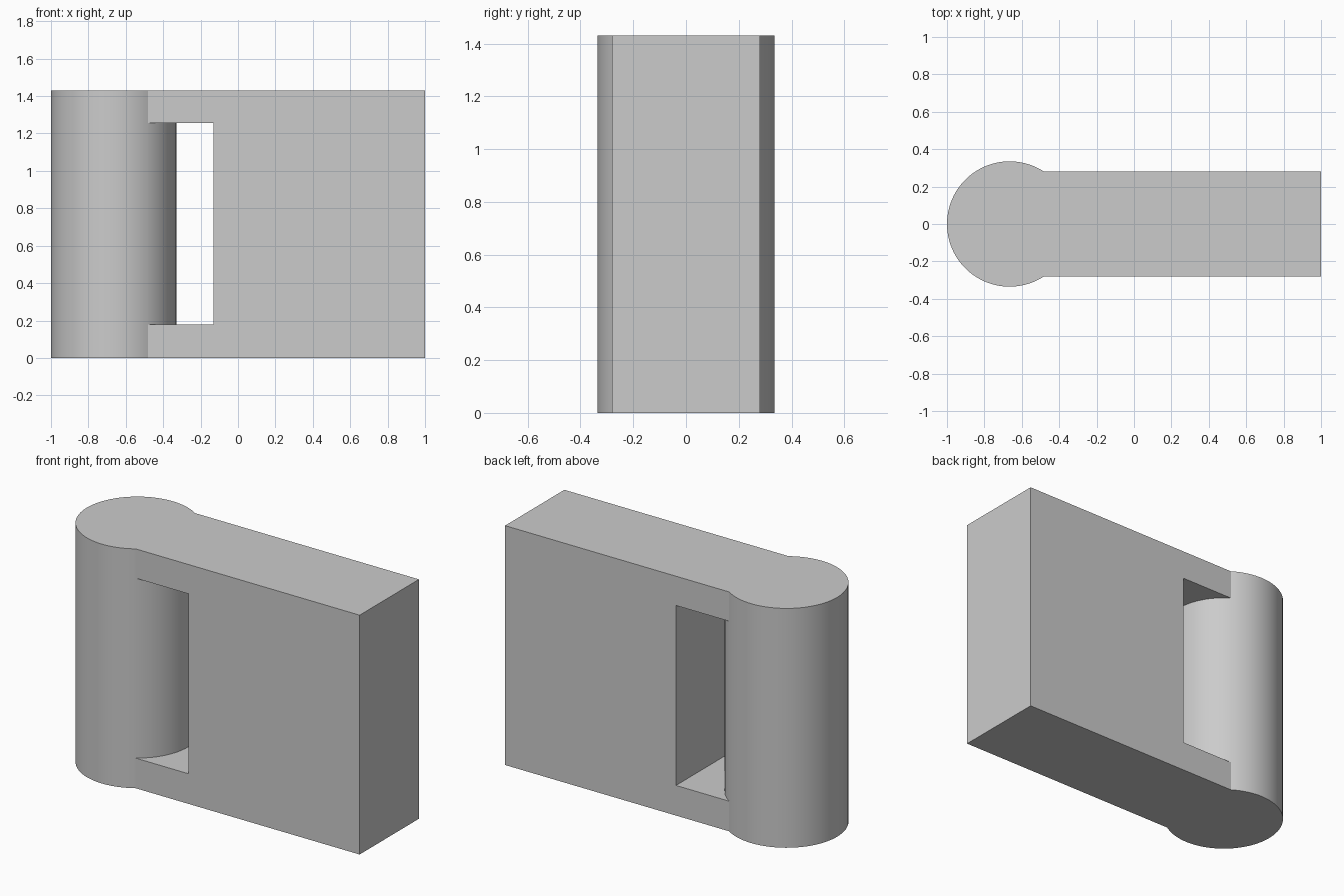
import bpy
from math import radians

HEIGHT = 1.43
RADIUS = 0.335
BARREL_X = -1 + RADIUS
HALF_DEPTH = 0.28

if "Cube" in bpy.data.objects:
    bpy.data.objects.remove(bpy.data.objects["Cube"], do_unlink=True)

grey = bpy.data.materials.new("light_grey")
grey.use_nodes = True
colour = (0.6, 0.6, 0.6, 1)
grey.diffuse_color = colour
grey.node_tree.nodes["Principled BSDF"].inputs["Base Color"].default_value = colour


def box(name, low, high):
    """Box between two opposite corners."""
    centre = [(a + b) / 2 for a, b in zip(low, high)]
    bpy.ops.mesh.primitive_cube_add(size=1, location=centre)
    obj = bpy.context.object
    obj.name = name
    obj.scale = [b - a for a, b in zip(low, high)]
    bpy.ops.object.transform_apply(location=True, rotation=False, scale=True)
    obj.data.materials.append(grey)
    return obj


def combine(target, tool, operation):
    """Apply a boolean and discard its tool."""
    mod = target.modifiers.new(operation.lower(), "BOOLEAN")
    mod.operation = operation
    mod.solver = "EXACT"
    mod.object = tool
    bpy.context.view_layer.objects.active = target
    bpy.ops.object.modifier_apply(modifier=mod.name)
    bpy.data.objects.remove(tool, do_unlink=True)


# Flat slab with a tall slot cut through it
hinge = box("hinge_block", (BARREL_X, -HALF_DEPTH, 0), (1, HALF_DEPTH, HEIGHT))
slot = box("slot_cutter", (BARREL_X + 0.08, -0.5, 0.18), (-0.13, 0.5, 1.255))
combine(hinge, slot, "DIFFERENCE")

# Round barrel along one end, exposed inside the slot
bpy.ops.mesh.primitive_cylinder_add(
    vertices=96, radius=RADIUS, depth=HEIGHT, location=(BARREL_X, 0, HEIGHT / 2))
barrel = bpy.context.object
barrel.name = "barrel"
barrel.data.materials.append(grey)
combine(hinge, barrel, "UNION")

# Smooth barrel, crisp edges
bpy.ops.object.select_all(action="DESELECT")
hinge.select_set(True)
bpy.context.view_layer.objects.active = hinge
bpy.ops.object.shade_smooth_by_angle(angle=radians(30))
